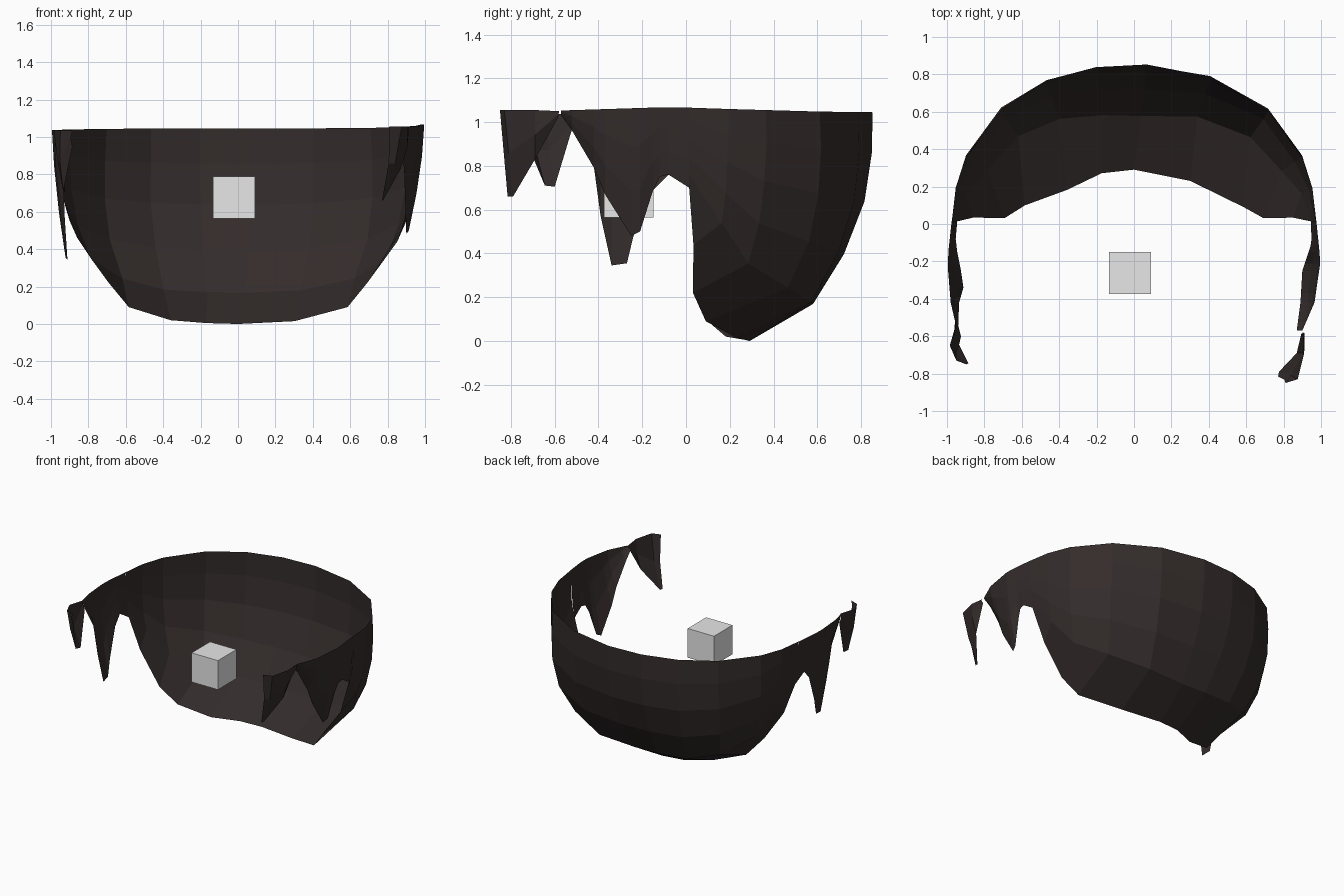
import bpy, bmesh, math
from mathutils import Vector

if "Cube" in bpy.data.objects:
    bpy.data.objects.remove(bpy.data.objects["Cube"])


def material(name, rgb):
    m = bpy.data.materials.new(name)
    m.diffuse_color = (*rgb, 1)
    m.use_nodes = True
    m.node_tree.nodes["Principled BSDF"].inputs["Base Color"].default_value = m.diffuse_color
    return m


DARK = material("dark_brown", (0.034, 0.025, 0.0245))
GREY = material("light_grey", (0.8, 0.8, 0.8))


def interp(table, v):
    """Piecewise linear lookup in rising (key, value) pairs."""
    if v <= table[0][0]:
        return table[0][1]
    for (a, fa), (b, fb) in zip(table, table[1:]):
        if v <= b:
            return fa + (fb - fa) * (v - a) / (b - a)
    return table[-1][1]


def sheet(name, columns):
    """Flat-shaded open surface from equal-length columns of points."""
    bm = bmesh.new()
    cols = [[bm.verts.new(p) for p in c] for c in columns]
    for a, b in zip(cols, cols[1:]):
        for r in range(len(a) - 1):
            bm.faces.new((a[r], a[r + 1], b[r + 1], b[r]))
    me = bpy.data.meshes.new(name)
    bm.to_mesh(me)
    bm.free()
    me.materials.append(DARK)
    ob = bpy.data.objects.new(name, me)
    bpy.context.collection.objects.link(ob)
    return ob


# Width of the bowl, relative to its rim, at each height
PROFILE = [(0, .34), (.015, .41), (.06, .55), (.1, .63), (.25, .73),
           (.43, .87), (.65, .96), (.86, .995), (1.07, 1)]
RX, RY = .975, .855

# Rows of the bowl: (fraction down, turn towards lower edge, corner bulge)
ROWS = [(0, 0, .02), (.18, 0, .035), (.39, .02, .06),
        (.62, .05, .10), (.84, .12, .16), (1, 1, 0)]

# Back bowl: (rim angle, rim height, lower edge angle, lower edge height)
MERIDIANS = [(1, 1.066, 1, .70), (13, 1.06, 2.6, .44), (25, 1.055, 3, .22),
             (44.5, 1.048, 10, .09), (65.7, 1.046, 41, .015), (86, 1.045, 90, 0),
             (102, 1.045, 119, .005), (118, 1.045, 150, .02), (135, 1.043, 169, .09),
             (155, 1.04, 177, .22), (167, 1.038, 177.4, .46), (179, 1.037, 179, .70)]
columns = []
for a0, z0, a1, z1 in MERIDIANS:
    col = []
    for f, turn, bulge in ROWS:
        z = z0 + (z1 - z0) * f
        a = math.radians(a0 + (a1 - a0) * turn)
        s = interp(PROFILE, z) * (1 + bulge * math.sin(2 * a) ** 2)
        col.append((RX * s * math.cos(a), RY * s * math.sin(a), z))
    columns.append(col)
sheet("back_bowl", columns)

# Side flaps: (y, lower edge height), hanging below the rim
FLAP_RIGHT = [(-.57, 1.03), (-.52, .96), (-.42, .79), (-.37, .67), (-.25, .48),
              (-.21, .5), (-.15, .69), (-.12, .75), (-.08, .76), (.015, .70)]
FLAP_LEFT = [(-.55, 1.02), (-.52, .96), (-.42, .79), (-.39, .57), (-.34, .345),
             (-.27, .355), (-.24, .48), (-.15, .69), (-.08, .76), (.015, .70)]
# Sideways distance of the rim and of the lower edge along y
RIM_RIGHT = [(-.57, .9), (-.42, .965), (-.2, .997), (.015, .975)]
RIM_LEFT = [(-.55, .95), (-.42, .98), (-.2, .998), (.015, .975)]
LOW_RIGHT = [(-.57, .87), (-.42, .89), (-.25, .9), (-.1, .95), (.015, .945)]
LOW_LEFT = [(-.55, .94), (-.42, .935), (-.34, .912), (-.25, .925), (-.1, .955), (.015, .945)]


def flap(name, edge, rim, low_x, side):
    cols = []
    for y, low in edge:
        top = 1.037
        if side > 0:
            top = interp([(-.57, 1.053), (-.1, 1.068), (.015, 1.066)], y)
        x0, x1 = interp(rim, y), interp(low_x, y)
        cols.append([(side * (x0 + (x1 - x0) * f ** 1.6), y, top + (low - top) * f)
                     for f in (0, .3, .65, 1)])
    sheet(name, cols[::side])


flap("right_side_flap", FLAP_RIGHT, RIM_RIGHT, LOW_RIGHT, 1)
flap("left_side_flap", FLAP_LEFT, RIM_LEFT, LOW_LEFT, -1)


# Front spikes: a curved top edge narrowing to a low tip
def spike(name, tops, lows, bulge):
    cols = []
    for t, l in zip(tops, lows):
        t, l = Vector(t), Vector(l)
        cols.append([t.lerp(l, f) + Vector((bulge * 4 * f * (1 - f), 0, 0)) for f in (0, .5, 1)])
    sheet(name, cols)


spike("right_front_spike",
      [(.81, -.85, 1.055), (.875, -.83, 1.055), (.91, -.69, 1.055), (.9, -.58, 1.05)],
      [(.77, -.815, .66), (.775, -.79, .66), (.87, -.69, .83), (.895, -.585, 1.02)], .015)
spike("left_front_spike",
      [(-.95, -.53, 1.037), (-.985, -.65, 1.037), (-.95, -.73, 1.035), (-.885, -.755, 1.035)],
      [(-.945, -.52, .97), (-.925, -.6, .705), (-.935, -.645, .71), (-.885, -.745, .95)], -.01)

# Small grey cube inside
bpy.ops.mesh.primitive_cube_add(size=.225, location=(-.022, -.262, .677))
cube = bpy.context.object
cube.name = "inner_cube"
cube.data.materials.append(GREY)
